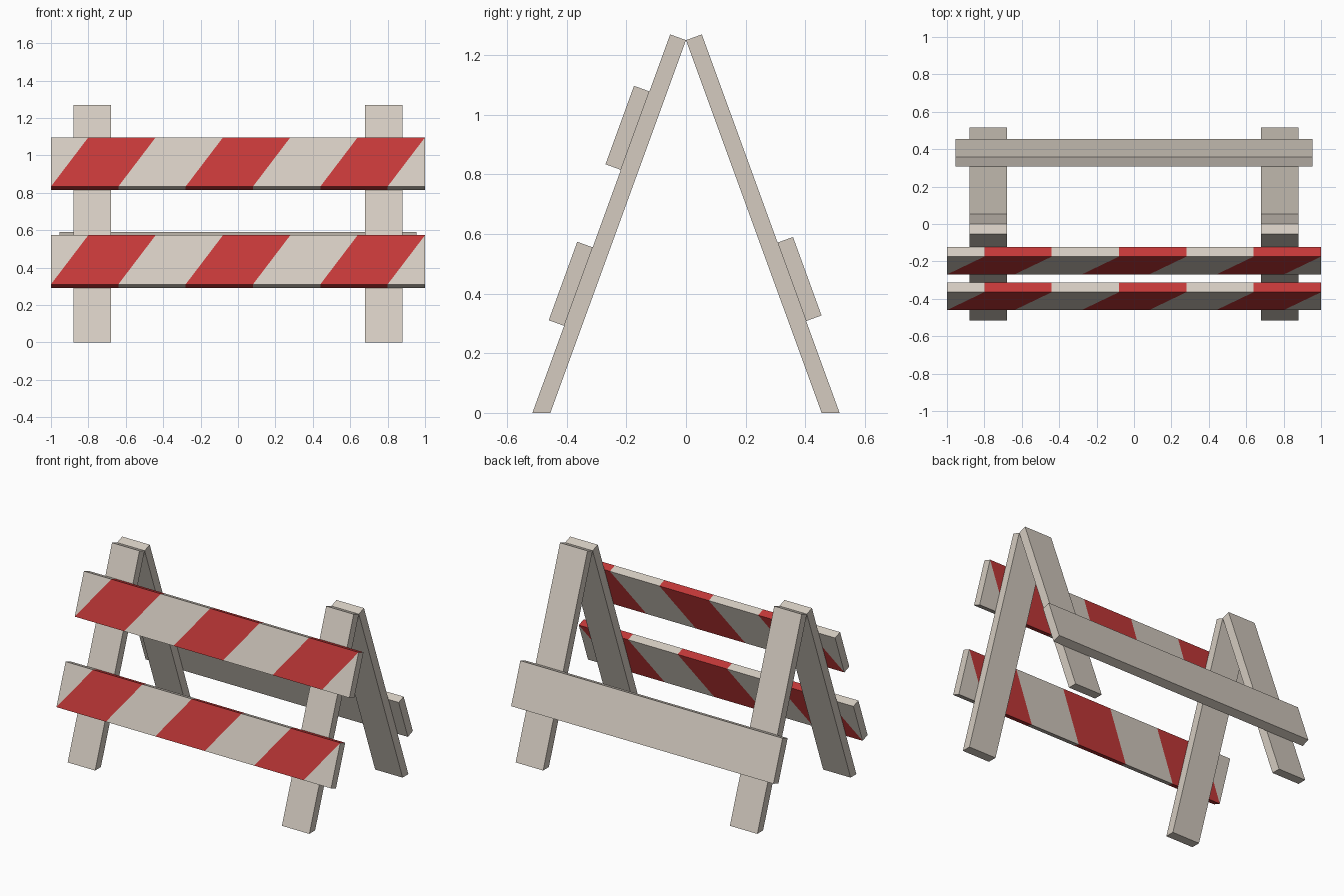
import bpy, bmesh, math

if "Cube" in bpy.data.objects:
    bpy.data.objects.remove(bpy.data.objects["Cube"])

TILT = math.radians(20)
S, C = math.sin(TILT), math.cos(TILT)
LEG_T, BOARD_T, BOARD_H = 0.0565, 0.055, 0.28


def material(name, rgb):
    m = bpy.data.materials.new(name)
    m.diffuse_color = (*rgb, 1)
    m.use_nodes = True
    m.node_tree.nodes["Principled BSDF"].inputs["Base Color"].default_value = m.diffuse_color
    return m


BEIGE = material("beige paint", (0.66, 0.60, 0.53))
RED = material("red paint", (0.55, 0.04, 0.04))


def loft(name, columns, red=lambda i: False):
    """Skin a row of matching cross-sections along x; red(i) colours segment i."""
    bm = bmesh.new()
    rings = [[bm.verts.new(p) for p in ring] for ring in columns]
    n = len(rings[0])
    for i, (a, b) in enumerate(zip(rings, rings[1:])):
        for k in range(n):
            j = (k + 1) % n
            f = bm.faces.new((a[k], a[j], b[j], b[k]))
            f.material_index = int(red(i))
    bm.faces.new(rings[0])
    bm.faces.new(rings[-1])
    bmesh.ops.remove_doubles(bm, verts=bm.verts, dist=1e-5)
    bmesh.ops.recalc_face_normals(bm, faces=bm.faces)
    me = bpy.data.meshes.new(name)
    bm.to_mesh(me)
    bm.free()
    me.materials.append(BEIGE)
    me.materials.append(RED)
    ob = bpy.data.objects.new(name, me)
    bpy.context.collection.objects.link(ob)
    return ob


def board_profile(z_low, side):
    """Board section lying on the outer leg face: two low points, two high."""
    y = 0.515 - z_low * S / C
    pts = [(y, z_low), (y + BOARD_T * C, z_low + BOARD_T * S)]
    pts += [(p[0] - BOARD_H * S, p[1] + BOARD_H * C) for p in reversed(pts)]
    return [(side * a, b) for a, b in pts]


def striped_board(name, z_low):
    prof = board_profile(z_low, -1)
    xs = [(-1, -1)] + [(-1 + 0.36 * i, -0.8 + 0.36 * i) for i in range(6)] + [(1, 1)]
    cols = [[(lo if k < 2 else hi, *p) for k, p in enumerate(prof)] for lo, hi in xs]
    return loft(name, cols, lambda i: i % 2 == 1)


# Four leaning legs, meeting at the ridge and cut flat at the floor
apex = 1.25
foot = apex * S / C
leg = [(0, apex), (LEG_T * C, apex + LEG_T * S), (foot + LEG_T / C, 0), (foot, 0)]
for side, end in ((-1, "front"), (1, "back")):
    for cx, hand in ((-0.78, "left"), (0.78, "right")):
        loft(f"{end}_leg_{hand}",
             [[(cx + dx, side * y, z) for y, z in leg] for dx in (-0.1, 0.1)])

# Striped warning boards on the front
striped_board("upper_striped_board", 0.815)
striped_board("lower_striped_board", 0.292)

# Plain brace board on the back
loft("back_brace", [[(x, *p) for p in board_profile(0.308, 1)] for x in (-0.955, 0.955)])
